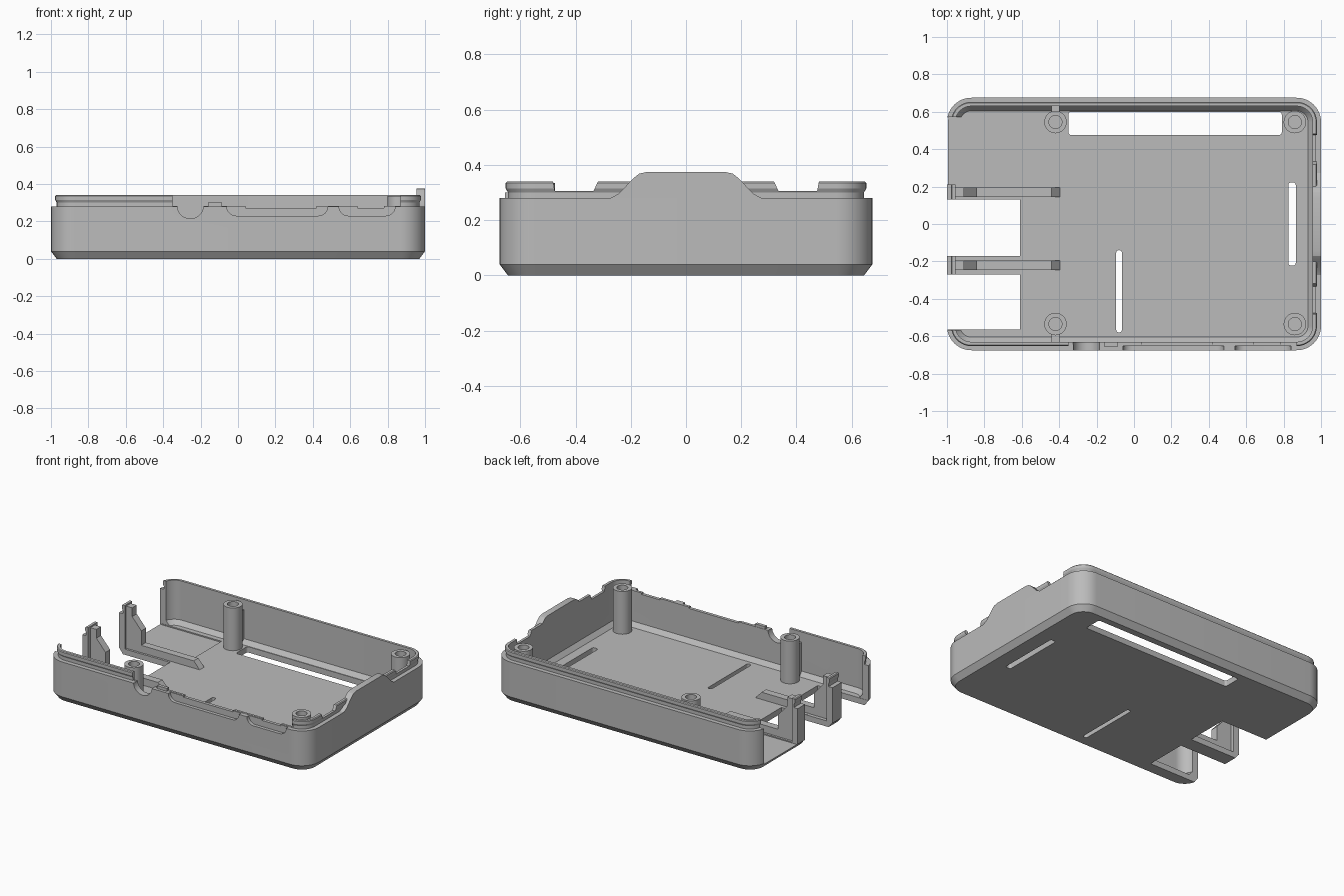
import bpy, bmesh, math
from mathutils import Vector

if "Cube" in bpy.data.objects:
    bpy.data.objects.remove(bpy.data.objects["Cube"], do_unlink=True)

grey = bpy.data.materials.new("light grey plastic")
grey.use_nodes = True
COLOUR = (0.5, 0.5, 0.5, 1)
grey.diffuse_color = COLOUR
grey.node_tree.nodes["Principled BSDF"].inputs["Base Color"].default_value = COLOUR


def rounded_rect(cx, cy, hx, hy, r, seg=12):
    """Outline of a rounded rectangle; a circle when r equals both half sizes."""
    pts = []
    for k, (sx, sy) in enumerate([(1, 1), (-1, 1), (-1, -1), (1, -1)]):
        for i in range(seg + 1):
            a = math.pi / 2 * (k + i / seg)
            pts.append((cx + sx * (hx - r) + r * math.cos(a),
                        cy + sy * (hy - r) + r * math.sin(a)))
    return pts


def loft(name, rings, place):
    """Skin a stack of (outline, height) rings and cap both ends."""
    bm = bmesh.new()
    loops = [[bm.verts.new(place(u, v, h)) for u, v in outline] for outline, h in rings]
    n = len(loops[0])
    for a, b in zip(loops, loops[1:]):
        for i in range(n):
            j = (i + 1) % n
            bm.faces.new((a[i], a[j], b[j], b[i]))
    bm.faces.new(loops[0][::-1])
    bm.faces.new(loops[-1])
    bmesh.ops.remove_doubles(bm, verts=bm.verts, dist=1e-5)
    bmesh.ops.recalc_face_normals(bm, faces=bm.faces)
    mesh = bpy.data.meshes.new(name)
    bm.to_mesh(mesh)
    bm.free()
    mesh.materials.append(grey)
    ob = bpy.data.objects.new(name, mesh)
    bpy.context.collection.objects.link(ob)
    return ob


PLACE = {"x": lambda u, v, h: Vector((h, u, v)),
         "y": lambda u, v, h: Vector((u, h, v)),
         "z": lambda u, v, h: Vector((u, v, h))}


def prism(name, outline, axis, lo, hi):
    return loft(name, [(outline, lo), (outline, hi)], PLACE[axis])


def box(name, x0, x1, y0, y1, z0, z1):
    return prism(name, [(x0, y0), (x1, y0), (x1, y1), (x0, y1)], "z", z0, z1)


def cut(target, cutter):
    cutter.hide_render = True
    mod = target.modifiers.new("cut", "BOOLEAN")
    mod.operation = "DIFFERENCE"
    mod.solver = "EXACT"
    mod.object = cutter
    bpy.context.view_layer.objects.active = target
    bpy.ops.object.modifier_apply(modifier=mod.name)
    bpy.data.objects.remove(cutter, do_unlink=True)


# Tray: chamfered base, wall, snap lip, then down the inside to the floor
FLOOR = 0.04
profile = [(.03, 0), (0, .04), (0, .28), (.03, .28), (.03, .3), (.022, .315),
           (.022, .335), (.027, .34), (.045, .34), (.045, .07), (.07, FLOOR)]
tray = loft("case_tray",
            [(rounded_rect(0, 0, 1 - o, .675 - o, .13 - o), z) for o, z in profile],
            PLACE["z"])

# Open end, port notches in the floor and the shallow socket bed
cut(tray, box("open_end", -1.1, -.8, -.567, .572, FLOOR - .001, 1))
for y0, y1 in [(-.565, -.27), (-.17, .13)]:
    cut(tray, box("port_notch", -1.1, -.61, y0, y1, -.1, .2))
cut(tray, box("socket_bed", -1.1, -.525, .21, .57, .032, .2))

# Floor slots
for cx, cy, hx, hy in [(.22, .538, .57, .062), (.845, 0, .02, .222), (-.08, -.36, .015, .22)]:
    cut(tray, prism("floor_slot", rounded_rect(cx, cy, hx, hy, .014, 5), "z", -.1, .055))

# Front wall: lowered lip, round jack opening, two plug recesses
cut(tray, box("front_lip_gap", -.35, .87, -.7, -.6, .282, 1))
cut(tray, prism("jack_opening", rounded_rect(-.255, .285, .07, .07, .07), "y", -.7, -.6))
for x0, x1 in [(-.06, .48), (.54, .84)]:
    cut(tray, prism("plug_recess",
                    rounded_rect((x0 + x1) / 2, .33, (x1 - x0) / 2, .1, .05), "y", -.7, -.652))
    cut(tray, box("plug_dip", x0 + .1, x1 - .06, -.7, -.6, .272, .5))

# Dips in the end lip
for s in (-1, 1):
    dip = [(s * .31, .36), (s * .335, .305), (s * .475, .305), (s * .485, .36)]
    cut(tray, prism("end_lip_dip", dip, "x", .93, 1.1))

parts = [tray]

# Raised grip on the closed end
half = [(.29, .27), (.27, .282), (.245, .295), (.19, .352), (.17, .368), (.14, .375)]
parts.append(prism("end_grip", half + [(-y, z) for y, z in reversed(half)], "x", .955, 1))

# Small key on the front wall
parts.append(box("front_key", -.16, -.085, -.655, -.632, .27, .3))

# Hollow screw posts, with a rib to the wall on the open-end pair
for x in (-.42, .86):
    for y in (-.535, .545):
        rings = [(.06, .035), (.06, .335), (.035, .335), (.035, .08)]
        parts.append(loft("screw_post",
                          [(rounded_rect(x, y, r, r, r, 8), z) for r, z in rings], PLACE["z"]))
for y0, y1 in [(-.64, -.585), (.595, .64)]:
    parts.append(box("post_rib", -.442, -.397, y0, y1, .035, .27))

# Port dividers: outer plate with lip, braced by an upright and a floor rail
plate = [(-1, .035), (-1, .28), (-.97, .28), (-.97, .3), (-.978, .315),
         (-.978, .335), (-.973, .34), (-.955, .34), (-.955, .035)]
brace = [(-.965, .035), (-.965, .33), (-.91, .33), (-.91, .27), (-.84, .19), (-.84, .09),
         (-.44, .09), (-.39, .035)]
for y, w in [(-.22, .05), (.17, .04)]:
    parts.append(prism("divider_plate", plate, "y", y - w, y + w))
    parts.append(prism("divider_brace", brace, "y", y - .025, y + .025))

# Smooth the curves and keep the edges crisp
bpy.ops.object.select_all(action="DESELECT")
for ob in parts:
    ob.select_set(True)
bpy.context.view_layer.objects.active = tray
bpy.ops.object.shade_smooth_by_angle(angle=math.radians(25))
